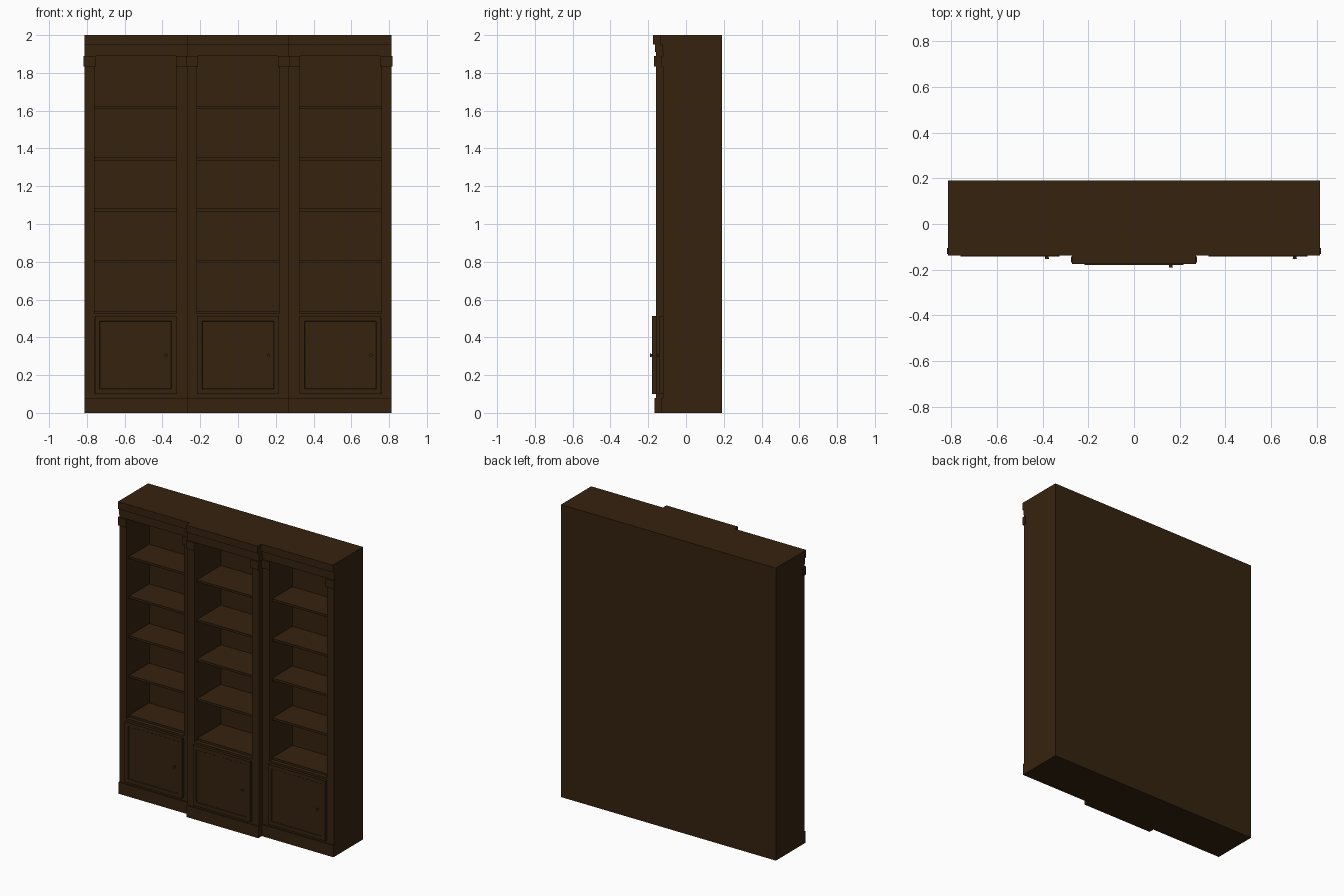
import bpy
import bmesh
from mathutils import Matrix

if "Cube" in bpy.data.objects:
    bpy.data.objects.remove(bpy.data.objects["Cube"], do_unlink=True)

# Single dark wood finish
wood = bpy.data.materials.new("dark walnut wood")
wood.use_nodes = True
color = (0.036, 0.0165, 0.0048, 1)
wood.diffuse_color = color
wood.node_tree.nodes["Principled BSDF"].inputs["Base Color"].default_value = color


def finish(name, bm):
    mesh = bpy.data.meshes.new(name)
    bm.to_mesh(mesh)
    bm.free()
    mesh.materials.append(wood)
    obj = bpy.data.objects.new(name, mesh)
    bpy.context.collection.objects.link(obj)
    return obj


def box_mesh(x, y, z):
    """Box from (low, high) pairs on each axis."""
    bm = bmesh.new()
    bmesh.ops.create_cube(bm, size=1)
    for v in bm.verts:
        for i, (low, high) in enumerate((x, y, z)):
            v.co[i] = low if v.co[i] < 0 else high
    return bm


def box(name, x, y, z):
    return finish(name, box_mesh(x, y, z))


def door(name, x, y, z):
    """Slab door with a shallow recessed panel on its front."""
    bm = box_mesh(x, y, z)
    bm.normal_update()
    front = [f for f in bm.faces if f.normal.y < -0.9]
    bmesh.ops.inset_region(bm, faces=front, thickness=0.036)
    bmesh.ops.inset_region(bm, faces=front, thickness=0.004, depth=-0.004)
    finish(name, bm)


def knob(name, x, y, z):
    bm = bmesh.new()
    turn = Matrix.Translation((x, y, z)) @ Matrix.Rotation(1.5708, 4, "X")
    bmesh.ops.create_cone(bm, cap_ends=True, segments=12, radius1=0.006,
                          radius2=0.009, depth=0.016, matrix=turn)
    finish(name, bm)


BACK = 0.19
PANEL = 0.125       # front of the back panel
STILE = 0.054
HALF = 0.271        # half the width of a bay
BODY_TOP = 1.91


def bay(side, cx, front):
    """One bookcase bay whose stiles stand at y = front."""
    x0, x1 = cx - HALF, cx + HALF
    i0, i1 = x0 + STILE, x1 - STILE
    full, inner = (x0, x1), (i0, i1)

    # Plinth, back and crown
    box(side + "_plinth", full, (front - 0.008, BACK), (0, 0.08))
    box(side + "_back_panel", full, (PANEL, BACK), (0.08, BODY_TOP))
    box(side + "_header_rail", inner, (front, PANEL), (1.89, BODY_TOP))
    box(side + "_frieze", full, (front - 0.004, BACK), (BODY_TOP, 1.95))
    box(side + "_cornice", full, (front - 0.015, BACK), (1.95, 2.0))

    # Uprights with capitals
    for label, a, b in (("left", i1, x1), ("right", x0, i0)):
        box(f"{side}_{label}_upright", (a, b), (front, PANEL), (0.08, BODY_TOP))
        box(f"{side}_{label}_capital", (a - 0.004, b + 0.004),
            (front - 0.009, front + 0.018), (1.835, 1.89))

    # Shelves
    recess = front + 0.028
    for n in range(4):
        top = 0.81 + n * 0.271
        box(f"{side}_shelf_{n + 1}", inner, (recess, PANEL), (top - 0.015, top))

    # Lower cupboard
    box(side + "_bottom_rail", inner, (front, PANEL), (0.08, 0.1))
    box(side + "_cupboard_top", inner, (recess, PANEL), (0.5, 0.538))
    box(side + "_top_rail", inner, (front, recess), (0.5, 0.525))
    door(side + "_door", (i0 + 0.001, i1 - 0.001), (front - 0.02, front + 0.01), (0.1, 0.512))
    knob(side + "_door_knob", cx + 0.161, front - 0.022, 0.305)


bay("right", -2 * HALF, -0.122)
bay("center", 0, -0.16)
bay("left", 2 * HALF, -0.122)
